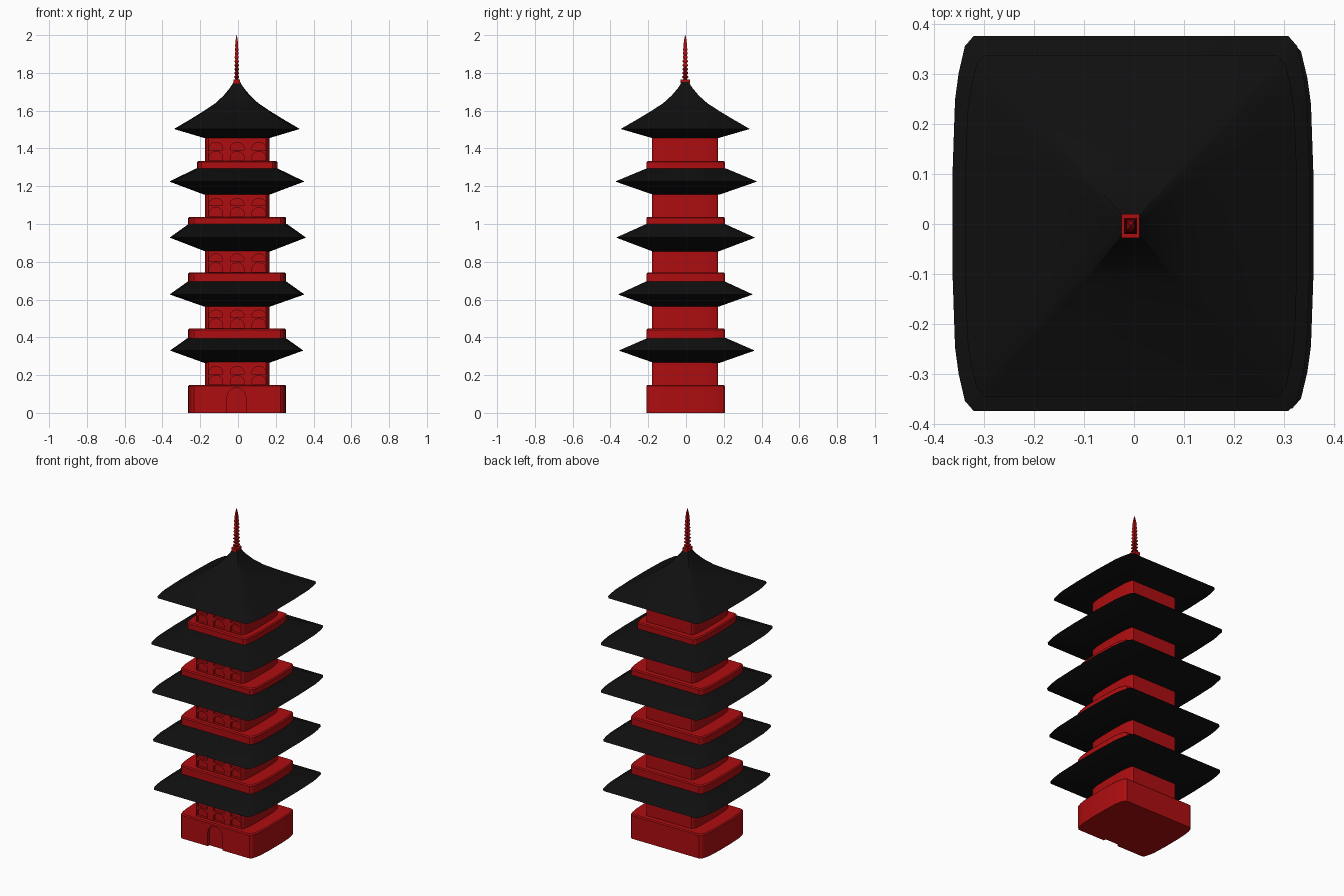
import bpy, bmesh, math

cube = bpy.data.objects.get("Cube")
if cube:
    bpy.data.objects.remove(cube, do_unlink=True)


def material(name, rgb):
    m = bpy.data.materials.new(name)
    m.use_nodes = True
    m.diffuse_color = (*rgb, 1)
    m.node_tree.nodes["Principled BSDF"].inputs["Base Color"].default_value = (*rgb, 1)
    return m


RED = material("red lacquer", (0.42, 0.004, 0.005))
BLACK = material("black tile", (0.005, 0.005, 0.005))

# Floor plans in unit size: straight front and back, bowed left and right
SIDE = [(0.88, 1), (0.93, 0.945), (0.965, 0.8), (0.985, 0.66), (1, 0.24)]
QUARTER = SIDE[::-1]
BOWED = (QUARTER + [(-x, y) for x, y in SIDE]
         + [(-x, -y) for x, y in QUARTER] + [(x, -y) for x, y in SIDE])
SQUARE = [(1, 1), (-1, 1), (-1, -1), (1, -1)]


def finish(name, bm, mat):
    bmesh.ops.recalc_face_normals(bm, faces=bm.faces)
    mesh = bpy.data.meshes.new(name)
    bm.to_mesh(mesh)
    bm.free()
    ob = bpy.data.objects.new(name, mesh)
    bpy.context.collection.objects.link(ob)
    mesh.materials.append(mat)
    return ob


def select(ob):
    bpy.ops.object.select_all(action='DESELECT')
    ob.select_set(True)
    bpy.context.view_layer.objects.active = ob


def loft(name, plan, levels, mat, centre=(-0.005, -0.002)):
    """Stack scaled copies of a plan; each level is (z, half width, half depth)."""
    bm = bmesh.new()
    rings = [[bm.verts.new((centre[0] + x * hx, centre[1] + y * hy, z)) for x, y in plan]
             for z, hx, hy in levels]
    n = len(plan)
    for low, high in zip(rings, rings[1:]):
        for i in range(n):
            j = (i + 1) % n
            bm.faces.new((low[i], low[j], high[j], high[i]))
    bm.faces.new(rings[0][::-1])
    bm.faces.new(rings[-1])
    ob = finish(name, bm, mat)
    select(ob)
    bpy.ops.object.shade_smooth_by_angle(angle=math.radians(25))
    return ob


def recess(ob, arches, front, depth=0.015):
    """Cut arched niches (x, bottom, half width, straight height, rise) into the front."""
    bm = bmesh.new()
    for x, z, w, straight, rise in arches:
        outline = [(x - w, z), (x + w, z)]
        for k in range(13):
            a = math.pi * k / 12
            outline.append((x + w * math.cos(a), z + straight + rise * math.sin(a)))
        near = [bm.verts.new((px, front - 0.05, pz)) for px, pz in outline]
        far = [bm.verts.new((px, front + depth, pz)) for px, pz in outline]
        bm.faces.new(near)
        bm.faces.new(far[::-1])
        for i in range(len(outline)):
            j = (i + 1) % len(outline)
            bm.faces.new((near[i], far[i], far[j], near[j]))
    cutter = finish("niche_cutter", bm, RED)
    cutter.hide_render = True
    mod = ob.modifiers.new("niches", 'BOOLEAN')
    mod.operation = 'DIFFERENCE'
    mod.solver = 'EXACT'
    mod.object = cutter
    select(ob)
    bpy.ops.object.modifier_apply(modifier=mod.name)
    bpy.data.objects.remove(cutter, do_unlink=True)
    bpy.ops.object.shade_smooth_by_angle(angle=math.radians(25))


def platform(name, z0, z1, hx, hy):
    c = 0.006
    return loft(name, BOWED, [(z0, hx, hy), (z1 - c, hx, hy), (z1, hx - c, hy - c)], RED)


BODY = (0.172, 0.175)
DECK = (0.26, 0.208)

# Base with arched door
base = platform("base", 0, 0.148, *DECK)
recess(base, [(-0.008, -0.02, 0.05, 0.10, 0.053)], -0.21)

# Storeys: floor, soffit, eave, roof top, eave half sizes and centre, deck half width
storeys = [
    (0.147, 0.265, 0.33, 0.396, 0.353, 0.36, (-0.007, 0.004), 0.26),
    (0.446, 0.562, 0.627, 0.696, 0.357, 0.357, (-0.005, -0.003), 0.26),
    (0.743, 0.855, 0.928, 1.0, 0.361, 0.368, (-0.001, -0.002), 0.26),
    (1.037, 1.155, 1.225, 1.295, 0.358, 0.376, (-0.006, 0.001), 0.213),
    (1.333, 1.455, 1.503, None, 0.333, 0.342, (-0.006, -0.004), None),
]
for i, (floor, soffit, eave, top, ex, ey, centre, deck) in enumerate(storeys, 1):
    # Walls with two rows of arched windows on the front
    walls = loft(f"walls_{i}", BOWED, [(floor - 0.01, *BODY), (soffit + 0.01, *BODY)],
                 RED, (-0.004, -0.005))
    windows = []
    for x in (-0.117, -0.005, 0.111):
        windows.append((x, floor + 0.003, 0.036, 0.02, 0.028))
        windows.append((x, floor + 0.06, 0.036, 0.012, 0.026))
    recess(walls, windows, -0.18)

    # Roof: soffit flaring to a sharp eave, then rising
    levels = [(soffit, *BODY), (eave, ex, ey)]
    if top:
        levels.append((top, deck, DECK[1]))
        loft(f"roof_{i}", BOWED, levels, BLACK, centre)
        next_floor = storeys[i][0]
        platform(f"balcony_{i}", top - 0.002, next_floor, deck, DECK[1])
    else:
        levels += [(z, r, r * 1.03) for z, r in
                   [(1.55, 0.253), (1.6, 0.172), (1.64, 0.113),
                    (1.68, 0.07), (1.715, 0.041), (1.735, 0.027), (1.752, 0.018)]]
        loft("top_roof", BOWED, levels, BLACK, centre)

# Spire: square foot, ringed shaft and pointed tip
axis = (-0.007, -0.004)
loft("spire_foot", SQUARE, [(1.745, 0.018, 0.024), (1.766, 0.018, 0.024)], RED, axis)
shaft = [(1.76, 0.008, 0.01)]
for k in range(8):
    z = 1.768 + k * 0.021
    r = 0.013 - k * 0.0005
    shaft += [(z, 0.007, 0.009), (z + 0.007, r, r * 1.25),
              (z + 0.012, r, r * 1.25), (z + 0.019, 0.007, 0.009)]
shaft += [(1.945, 0.008, 0.01), (1.975, 0.005, 0.006), (2.0, 0.001, 0.001)]
loft("spire", SQUARE, shaft, RED, axis)
